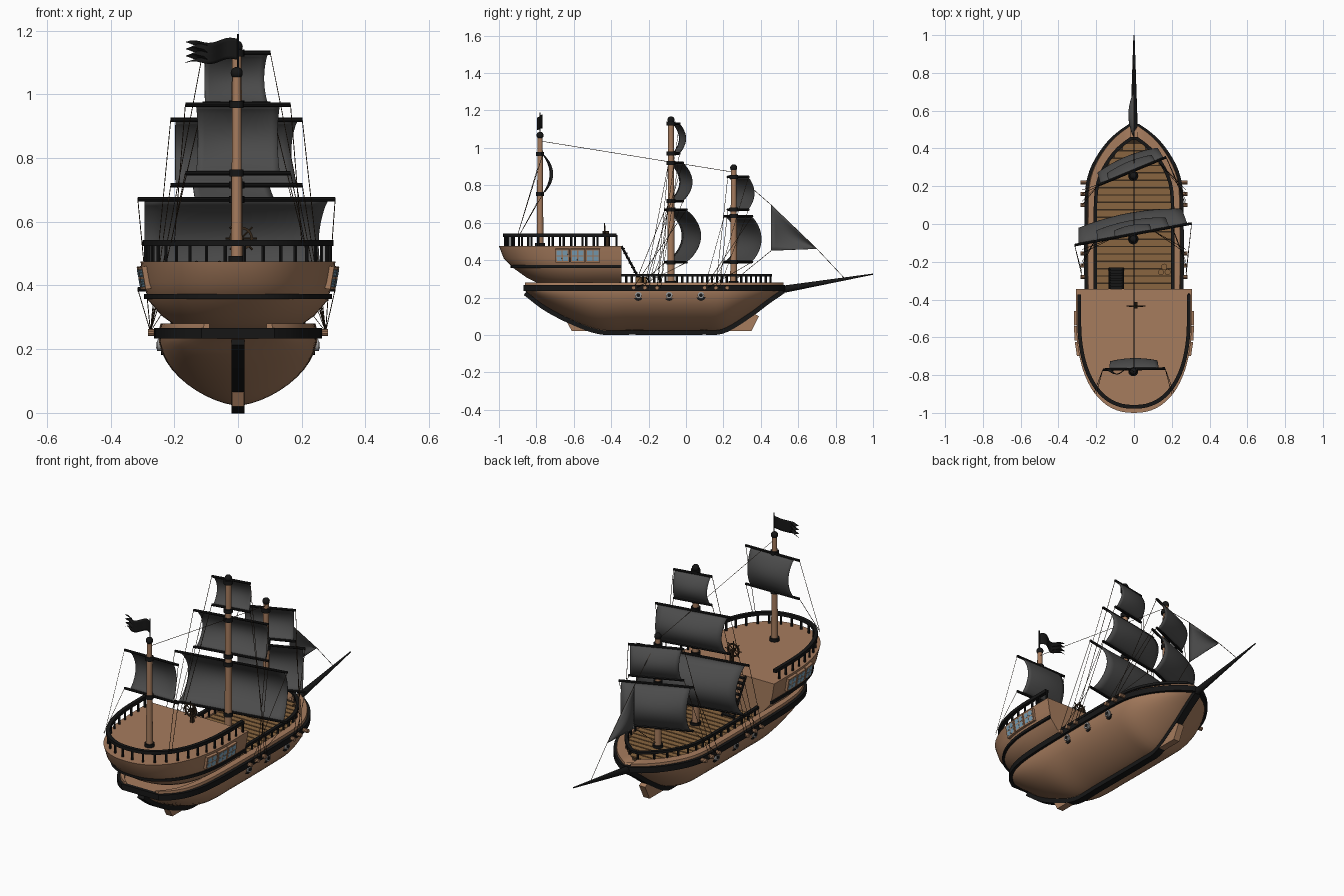
import bpy, bmesh, math
from math import sin, cos, pi, radians
from mathutils import Vector, Matrix

if "Cube" in bpy.data.objects:
    bpy.data.objects.remove(bpy.data.objects["Cube"])

def material(name, r, g, b):
    m = bpy.data.materials.new(name)
    m.diffuse_color = (r, g, b, 1)
    m.use_nodes = True
    m.node_tree.nodes["Principled BSDF"].inputs["Base Color"].default_value = m.diffuse_color
    return m
WOOD = material("hull_wood", .38, .2, .11)
PLANK = material("deck_wood", .25, .13, .05)
DARK = material("dark_wood", .035, .02, .01)
BLACK = material("black_trim", .008, .008, .008)
CLOTH = material("sail_cloth", .07, .07, .07)
GLASS = material("window_glass", .2, .36, .48)
METAL = material("metal", .3, .3, .3)

# ---------- helpers ----------
def finish(bm, name, mat, mirror=False, thick=0, angle=35):
    bmesh.ops.remove_doubles(bm, verts=bm.verts, dist=1e-5)
    bmesh.ops.recalc_face_normals(bm, faces=bm.faces)
    me = bpy.data.meshes.new(name)
    bm.to_mesh(me)
    bm.free()
    me.materials.append(mat)
    me.shade_smooth()
    me.set_sharp_from_angle(angle=radians(angle))
    ob = bpy.data.objects.new(name, me)
    bpy.context.collection.objects.link(ob)
    if mirror:
        ob.modifiers.new("mirror", 'MIRROR').use_mirror_merge = False
    if thick:
        ob.modifiers.new("solid", 'SOLIDIFY').thickness = thick
    return ob

def grid(bm, rows, ring=False, path=False, caps=False):
    vs = [[bm.verts.new(p) for p in r] for r in rows]
    n, m = len(vs), len(vs[0])
    for i in range(n if path else n - 1):
        a, b = vs[i], vs[(i + 1) % n]
        for j in range(m if ring else m - 1):
            k = (j + 1) % m
            bm.faces.new((a[j], a[k], b[k], b[j]))
    if caps:
        bm.faces.new(vs[0])
        bm.faces.new(vs[-1])

def sweep(name, pts, up, a, b, mat, closed=False):
    """Rectangular bar along a path: a = half size sideways, b = half size along up."""
    pts, up, rows, n = [Vector(p) for p in pts], Vector(up), [], len(pts)
    for i, p in enumerate(pts):
        q = pts[(i + 1) % n] if closed or i < n - 1 else p
        o = pts[i - 1] if closed or i > 0 else p
        s = (q - o).cross(up).normalized()
        rows.append([p + s * a + up * b, p + s * a - up * b, p - s * a - up * b, p - s * a + up * b])
    bm = bmesh.new()
    grid(bm, rows, True, closed, not closed)
    return finish(bm, name, mat)

def rod(bm, a, b, r, r2=None, n=8):
    a, b = Vector(a), Vector(b)
    mat = Matrix.Translation((a + b) / 2) @ (b - a).to_track_quat('Z', 'Y').to_matrix().to_4x4()
    bmesh.ops.create_cone(bm, cap_ends=True, segments=n, radius1=r, radius2=r if r2 is None else r2,
                          depth=(b - a).length, matrix=mat)

def ball(bm, p, r):
    bmesh.ops.create_uvsphere(bm, u_segments=16, v_segments=10, radius=r, matrix=Matrix.Translation(p))

def box(bm, size, mat):
    bmesh.ops.create_cube(bm, size=1, matrix=mat @ Matrix.Diagonal((*size, 1)))

def spline(tab):
    s = [(tab[min(i + 1, len(tab) - 1)][1] - tab[max(i - 1, 0)][1]) /
         (tab[min(i + 1, len(tab) - 1)][0] - tab[max(i - 1, 0)][0]) for i in range(len(tab))]
    def f(x):
        i = max([k for k in range(len(tab) - 1) if tab[k][0] <= x], default=0)
        (x0, y0), (x1, y1) = tab[i], tab[i + 1]
        h, t = x1 - x0, (x - x0) / (x1 - x0)
        return (y0 * (1 + 2 * t) * (1 - t) ** 2 + h * s[i] * t * (1 - t) ** 2
                + y1 * t * t * (3 - 2 * t) + h * s[i + 1] * t * t * (t - 1))
    return f

# ---------- hull ----------
width = spline([(-.86, .11), (-.82, .16), (-.74, .21), (-.6, .24), (-.3, .25), (0, .25), (.2, .243),
                (.3, .215), (.4, .155), (.47, .09), (.52, .02)])
keel = spline([(-.86, .235), (-.755, .155), (-.6, .075), (-.46, .027), (-.3, .025), (.1, .025),
               (.2, .032), (.34, .115), (.44, .19), (.52, .245)])
ys = [-.86 + 1.38 * i / 46 for i in range(47)]
inner = lambda y: (width(y) * .82, y * .87 if y > 0 else y)
rows = []
for y in ys:
    w, k = width(y), keel(y)
    half = [(w * sin(t) ** 1.3, y, k + (.25 - k) * (1 - cos(t))) for t in [pi / 2 * i / 12 for i in range(13)]]
    ix, iy = inner(y)
    half += [(w * .97, y, .28), (ix, iy, .28), (ix, iy, .264)]
    rows.append([(-p[0], p[1], p[2]) for p in half[:0:-1]] + half)
bm = bmesh.new()
grid(bm, rows, True, False, True)
finish(bm, "hull", WOOD)
rim = [(width(y) + .003, y, .25) for y in ys]
sweep("hull_band", rim + [(-x, y, z) for x, y, z in rim[::-1]], (0, 0, 1), .01, .016, BLACK, True)
sweep("keel_strip", [(0, y, keel(y) - .012) for y in ys], (1, 0, 0), .012, .02, BLACK)
for name, prof in (("stern_fin", [(-.66, .11), (-.61, .02), (-.42, .02), (-.5, .08)]),
                   ("bow_fin", [(.2, .02), (.35, .02), (.39, .1), (.34, .125)])):
    bm = bmesh.new()
    grid(bm, [[(x, y, z) for y, z in prof] for x in (-.019, .019)], True, False, True)
    finish(bm, name, WOOD)

# ---------- main deck, rail ----------
deck = [inner(y) for y in ys if y > -.4]
bm = bmesh.new()
grid(bm, [[(-x, y, .266), (x, y, .266)] for x, y in deck])
finish(bm, "deck_underlay", DARK)
bm = bmesh.new()
for i in range(20):
    y = -.35 + i * .039
    w = width(max(y + .03, 0) / .87 if y > 0 else y) * .82
    box(bm, (2 * w, .032, .006), Matrix.Translation((0, y + .016, .269)))
finish(bm, "deck_planks", PLANK)
half = [(x, y, .318) for x, y in deck if y > -.36]
path = half + [(-x, y, z) for x, y, z in half[::-1]]
sweep("deck_rail", path, (0, 0, 1), .009, .007, BLACK)
bm = bmesh.new()
for x, y, z in path[::2]:
    rod(bm, (x, y, .265), (x, y, z), .006, n=6)
finish(bm, "deck_rail_posts", BLACK)

# ---------- stern castle ----------
def u_half(w, back, z, n=18, front=-.345):
    pts = [(w, front, z), (w, -.42, z)]
    for i in range(n + 1):
        t = pi / 2 * i / n
        pts.append((w * max(cos(t), 0) ** .87, -.5 - (-.5 - back) * sin(t) ** .87, z))
    return pts
def u_full(*a, **k):
    h = u_half(*a, **k)
    return h + [(-x, y, z) for x, y, z in h[-2::-1]]
bm = bmesh.new()
grid(bm, [u_full(w, b, z) for w, b, z in ((.165, -.74, .26), (.205, -.8, .28), (.24, -.85, .305),
     (.283, -.92, .355), (.296, -.975, .41), (.306, -1, .475))], True, False, True)
finish(bm, "stern_castle", WOOD, angle=40)
sweep("castle_band", u_full(.288, -.93, .366), (0, 0, 1), .007, .008, BLACK)
rail = u_full(.29, -.968, .533, front=-.372)
sweep("castle_rail", rail, (0, 0, 1), .01, .009, BLACK)
bm = bmesh.new()
total, step = 0, 0
for a, b in zip(map(Vector, rail), map(Vector, rail[1:])):
    d = (b - a).length
    while step <= total + d:
        p = a.lerp(b, (step - total) / d)
        rod(bm, (p.x, p.y, .47), p, .006, n=6)
        step += .0605
    total += d
finish(bm, "castle_rail_posts", BLACK)

# castle side windows
side = lambda y: .3 * (1 - max(0, (-.5 - y) / .488) ** 2.3) ** .435
frames, panes = bmesh.new(), bmesh.new()
for y in (-.66, -.578, -.498):
    yaw = math.atan2(side(y - .03) - side(y + .03), .06)
    m = Matrix.Translation((side(y) + .001, y, .425)) @ Matrix.Rotation(yaw, 4, 'Z') @ Matrix.Rotation(radians(10), 4, 'Y')
    box(frames, (.022, .076, .072), m)
    for dy in (-.0165, .0165):
        for dz in (-.0155, .0155):
            box(panes, (.024, .027, .025), m @ Matrix.Translation((0, dy, dz)))
finish(frames, "window_frames", WOOD, True)
finish(panes, "window_panes", GLASS, True)

# ---------- cannons and chain plates ----------
guns, bores, rims, plates = [bmesh.new() for _ in range(4)]
for y in (-.255, -.09, .08):
    rod(rims, (.2, y, .207), (.241, y, .207), .025, n=16)
    rod(guns, (.2, y, .21), (.254, y, .212), .018, n=16)
    rod(bores, (.25, y, .212), (.256, y, .2125), .01, n=12)
chain = [-.28, -.22, -.155, .1, .16, .22]
for y in chain:
    rod(plates, (.24, y, .252), (.283, y, .252), .011, n=10)
finish(guns, "cannons", METAL, True)
finish(bores, "cannon_bores", BLACK, True)
finish(rims, "gun_port_rims", BLACK, True)
finish(plates, "chain_plates", WOOD, True)

# ---------- masts, yards, sails, rigging ----------
ropes = bmesh.new()
line = lambda a, b: rod(ropes, a, b, .0014, n=4)
# name, y, base z, ball z, radius, yaw, yard offset, sails (z low, z high, half width, bulge)
MASTS = [("main", -.08, .265, 1.15, .02, 10.5, .026, [(.388, .67, .315, .115), (.715, .92, .21, .075), (.97, 1.13, .108, .05)]),
         ("fore", .255, .265, .893, .019, 22.5, .026, [(.39, .635, .195, .085), (.67, .845, .145, .055)]),
         ("mizzen", -.78, .47, 1.067, .018, 1, .012, [(.753, .968, .165, .058)])]
for name, my, base, top, r, yaw, off, sails in MASTS:
    bm = bmesh.new()
    rod(bm, (-.004, my, base), (-.004, my, top), r, r * .75, 16)
    finish(bm, name + "_mast", WOOD)
    trim = bmesh.new()
    ball(trim, (-.004, my, top), .019)
    rod(trim, (-.004, my, base), (-.004, my, base + .022), r + .008, n=16)
    m = Matrix.Translation((0, my, 0)) @ Matrix.Rotation(radians(yaw), 4, 'Z')
    for i, (z0, z1, h, bulge) in enumerate(sails):
        for z in (z0, z1):
            rod(trim, m @ Vector((-h, off, z)), m @ Vector((h, off, z)), .007)
            rod(trim, (-.004, my, z - .011), (-.004, my, z + .011), r + .004, n=16)
        w = h * (.8 if name == "mizzen" else .93)
        bm = bmesh.new()
        rows = []
        for a in range(17):
            s = sin(pi * a / 16) ** .75
            rows.append([m @ Vector((w * u * (1 - .05 * s), off + bulge * s * (1 - .25 * u * u), z0 + (z1 - z0) * a / 16))
                         for u in [k / 6 - 1 for k in range(13)]])
        grid(bm, rows)
        finish(bm, f"{name}_sail_{i + 1}", CLOTH, thick=.003)
        for s in (-1, 1):
            hi, lo = m @ Vector((s * h, off, z1)), m @ Vector((s * h, off, z0))
            if name == "mizzen":
                line(hi, (s * .2, -.9, .535))
                line(lo, (s * .21, -.89, .535))
            else:
                cy = chain[(0 if name == "main" else 3) + i]
                line(hi, (s * .275, cy, .255))
                line(lo, (s * .275, cy + .02, .255))
    finish(trim, name + "_yards_and_trim", BLACK)
for a, b in (((0, -.78, 1.037), (0, .255, .87)), ((0, .255, .87), (0, .455, .695)),
             ((0, .455, .695), (0, .7, .46)), ((0, .7, .46), (0, .85, .3)), ((0, .455, .45), (0, .27, .3))):
    line(a, b)
finish(ropes, "rigging", DARK)

# jib and bowsprit
A, B, C = Vector((0, .455, .695)), Vector((0, .455, .45)), Vector((0, .7, .46))
bm = bmesh.new()
grid(bm, [[A.lerp(B, v / 10).lerp(C, u / 10) - Vector((.03 * sin(pi * v / 10) * sin(pi * u / 10) ** .8, 0, 0))
           for v in range(11)] for u in range(11)])
finish(bm, "jib_sail", CLOTH, thick=.002)
bm = bmesh.new()
rod(bm, (0, .45, .232), (0, 1, .325), .022, .003, 12)
finish(bm, "bowsprit", BLACK)

# flag with ragged end
bm = bmesh.new()
rod(bm, (0, -.78, 1.06), (0, -.78, 1.19), .003)
finish(bm, "flag_pole", BLACK)
bm = bmesh.new()
grid(bm, [[(-u * (.165 - (.03 if v % 2 else 0) * u), -.78 + .014 * sin(8 * u), 1.108 + .011 * v - .012 * u + .006 * sin(9 * u))
           for v in range(7)] for u in [k / 14 for k in range(15)]])
finish(bm, "flag", BLACK, thick=.002)

# ---------- stairs, wheel, shot ----------
bm = bmesh.new()
top, foot = Vector((0, -.345, .475)), Vector((0, -.235, .27))
for x in (-.13, -.058):
    rod(bm, top + Vector((x, 0, 0)), foot + Vector((x, 0, 0)), .006, n=6)
for i in range(8):
    box(bm, (.072, .022, .006), Matrix.Translation(top.lerp(foot, (i + .5) / 8) + Vector((-.094, 0, 0))))
finish(bm, "stairs", BLACK)
hub = Vector((.01, -.435, .548))
sweep("wheel_rim", [hub + Vector((.033 * cos(t), 0, .033 * sin(t))) for t in [pi * k / 12 for k in range(24)]],
      (0, 1, 0), .004, .004, DARK, True)
bm = bmesh.new()
for k in range(4):
    d = Vector((cos(pi * k / 4), 0, sin(pi * k / 4))) * .05
    rod(bm, hub - d, hub + d, .003, n=6)
rod(bm, hub - Vector((0, .012, 0)), hub + Vector((0, .022, 0)), .008)
box(bm, (.016, .016, .08), Matrix.Translation((.01, -.42, .512)))
finish(bm, "wheel_spokes_and_stand", DARK)
bm = bmesh.new()
for x, y in ((.143, -.255), (.178, -.255), (.16, -.226)):
    rod(bm, (x, y, .27), (x, y, .31), .016, n=12)
finish(bm, "barrels", PLANK)
